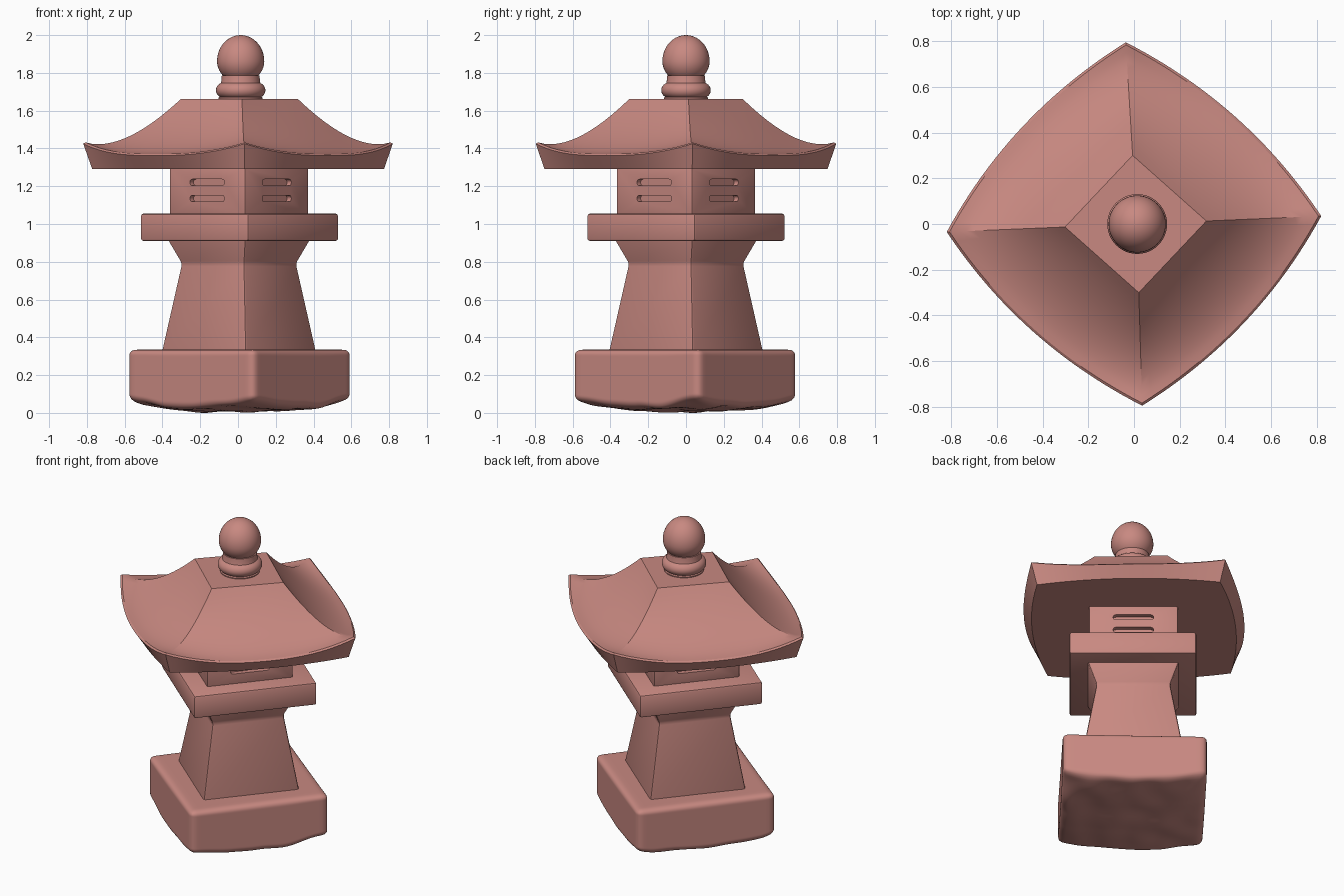
import bpy, bmesh, math
from mathutils import Vector, Matrix, noise

if "Cube" in bpy.data.objects:
    bpy.data.objects.remove(bpy.data.objects["Cube"])

stone = bpy.data.materials.new("pink_stone")
stone.diffuse_color = (0.58, 0.25, 0.22, 1)
stone.use_nodes = True
stone.node_tree.nodes["Principled BSDF"].inputs["Base Color"].default_value = stone.diffuse_color


def activate(ob):
    bpy.ops.object.select_all(action='DESELECT')
    ob.select_set(True)
    bpy.context.view_layer.objects.active = ob


def finish(name, bm, bevel=0.0, angle=35):
    bmesh.ops.remove_doubles(bm, verts=bm.verts, dist=1e-4)
    bmesh.ops.recalc_face_normals(bm, faces=bm.faces)
    me = bpy.data.meshes.new(name)
    bm.to_mesh(me)
    bm.free()
    me.materials.append(stone)
    ob = bpy.data.objects.new(name, me)
    bpy.context.collection.objects.link(ob)
    activate(ob)
    if bevel:
        m = ob.modifiers.new("bevel", 'BEVEL')
        m.width, m.segments, m.limit_method = bevel, 2, 'ANGLE'
        m.angle_limit = math.radians(25)
        bpy.ops.object.modifier_apply(modifier=m.name)
    bpy.ops.object.shade_smooth_by_angle(angle=math.radians(angle))
    return ob


def loft(bm, rings, cap=True):
    rows = [[bm.verts.new(p) for p in ring] for ring in rings]
    n = len(rows[0])
    for a, b in zip(rows, rows[1:]):
        for i in range(n):
            j = (i + 1) % n
            bm.faces.new((a[i], a[j], b[j], b[i]))
    if cap:
        bm.faces.new(rows[0][::-1])
        bm.faces.new(rows[-1])


# Square tier standing on its corner: levels are (corner radius, height)
def tier(name, levels, turn, cx, bevel):
    bm = bmesh.new()
    loft(bm, [[(cx + r * math.cos(math.radians(turn + 90 * k)),
                r * math.sin(math.radians(turn + 90 * k)), z) for k in range(4)]
              for r, z in levels])
    return finish(name, bm, bevel)


# Base: rounded block with a rough-hewn underside
def make_base():
    bm = bmesh.new()
    bmesh.ops.create_cube(bm, size=2)
    bmesh.ops.subdivide_edges(bm, edges=bm.edges, cuts=40, use_grid_fill=True)
    half, rad, top = Vector((0.425, 0.425, 0.1675)), 0.035, 0.335
    rot = Matrix.Rotation(math.radians(45 + 7), 3, 'Z')
    for v in bm.verts:
        p = Vector(v.co[i] * half[i] for i in range(3))
        q = Vector(max(-half[i] + rad, min(half[i] - rad, p[i])) for i in range(3))
        if (p - q).length > 1e-6:
            p = q + (p - q).normalized() * rad
        z = p.z + half.z
        lift = 0.012 + 0.055 * (p.xy.length / 0.58) ** 3
        lift += 0.016 * noise.noise(Vector((p.x * 6, p.y * 6, 3.1)))
        p.z = lift + z * (top - lift) / top
        v.co = rot @ p + Vector((0.008, -0.005, 0))
    low = min(v.co.z for v in bm.verts)
    for v in bm.verts:
        v.co.z -= low * max(0, 1 - v.co.z / 0.3)
    finish("base", bm, 0, 45)


make_base()

# Flared pillar and the platform it carries
tier("pillar", [(0.415, 0.32), (0.308, 0.79), (0.385, 0.92)], 5, 0.005, 0.014)
tier("platform", [(0.528, 0.91), (0.528, 1.055)], 5, 0.008, 0.012)

# Light chamber with two recessed slots on each face
TURN, CX = 5, 0.005
chamber = tier("light_chamber", [(0.37, 1.04), (0.37, 1.30)], TURN, CX, 0.01)
cut = bmesh.new()
apothem = 0.37 / math.sqrt(2)
for k in range(4):
    place = Matrix.Translation((CX, 0, 0)) @ Matrix.Rotation(math.radians(45 + TURN + 90 * k), 4, 'Z')
    for z in (1.135, 1.22):
        outline = []
        for side in (1, -1):  # stadium shaped slot
            for i in range(7):
                a = math.radians(-90 + 30 * i) + (0 if side > 0 else math.pi)
                outline.append((side * 0.103 + 0.017 * math.cos(a), z + 0.017 * math.sin(a)))
        loft(cut, [[place @ Vector((x, y, h)) for y, h in outline]
                   for x in (apothem - 0.03, apothem + 0.05)])
cutter = finish("slot_cutter", cut)
cutter.hide_render = True
activate(chamber)
m = chamber.modifiers.new("slots", 'BOOLEAN')
m.operation, m.object, m.solver = 'DIFFERENCE', cutter, 'EXACT'
bpy.ops.object.modifier_apply(modifier=m.name)
bpy.data.objects.remove(cutter)
bpy.ops.object.shade_smooth_by_angle(angle=math.radians(35))


# Sweeping roof: rings of a square whose sides bow outwards
def roof_ring(r, bow, z_mid, z_corner, n=24):
    pts = []
    for k in range(4):
        rot = Matrix.Rotation(math.radians(45 + 2.5 + 90 * k), 3, 'Z')
        for i in range(n):
            u = -1 + 2 * i / n
            x = r / math.sqrt(2) + bow * (1 - u * u)
            z = z_mid + (z_corner - z_mid) * abs(u) ** 2.6
            p = rot @ Vector((x, u * r / math.sqrt(2), z))
            pts.append((p.x * 1.015 + 0.012 * max(0, 1 - r / 0.8), p.y * 0.985, p.z))
    return pts


bm = bmesh.new()
rings = [roof_ring(0.762, 0.06, 1.292, 1.292), roof_ring(0.808, 0.075, 1.362, 1.425),
         roof_ring(0.796, 0.073, 1.371, 1.432)]
steps = 14
for i in range(1, steps + 1):
    t = 1 - i / steps  # 1 at the eave, 0 at the top
    z_mid = 1.662 - 0.291 * (1 - (1 - t) ** 1.6)
    z_cor = 1.662 - 0.291 * (1 - (1 - t) ** 1.6) + 0.061 * t ** 3
    rings.append(roof_ring(0.305 + 0.491 * t, 0.073 * t ** 1.5, z_mid, z_cor))
loft(bm, rings)
finish("roof", bm, 0, 25)


# Round finial: collar and egg shaped ball
def lathe(name, profile, n=48):
    bm = bmesh.new()
    loft(bm, [[(0.014 + r * math.cos(2 * math.pi * k / n),
                r * math.sin(2 * math.pi * k / n), z) for k in range(n)] for r, z in profile])
    finish(name, bm, 0, 40)


lathe("finial_collar", [(0.115, 1.65), (0.117, 1.668)] +
      [(0.085 + 0.046 * math.cos(a), 1.708 + 0.042 * math.sin(a))
       for a in [math.radians(-55 + 10 * i) for i in range(13)]] +
      [(0.102, 1.758), (0.10, 1.785)])
lathe("finial_ball", [(0.125 * math.cos(a), 1.862 + (0.138 if a > 0 else 0.115) * math.sin(a))
                      for a in [math.radians(-88 + 8 * i) for i in range(23)]])
